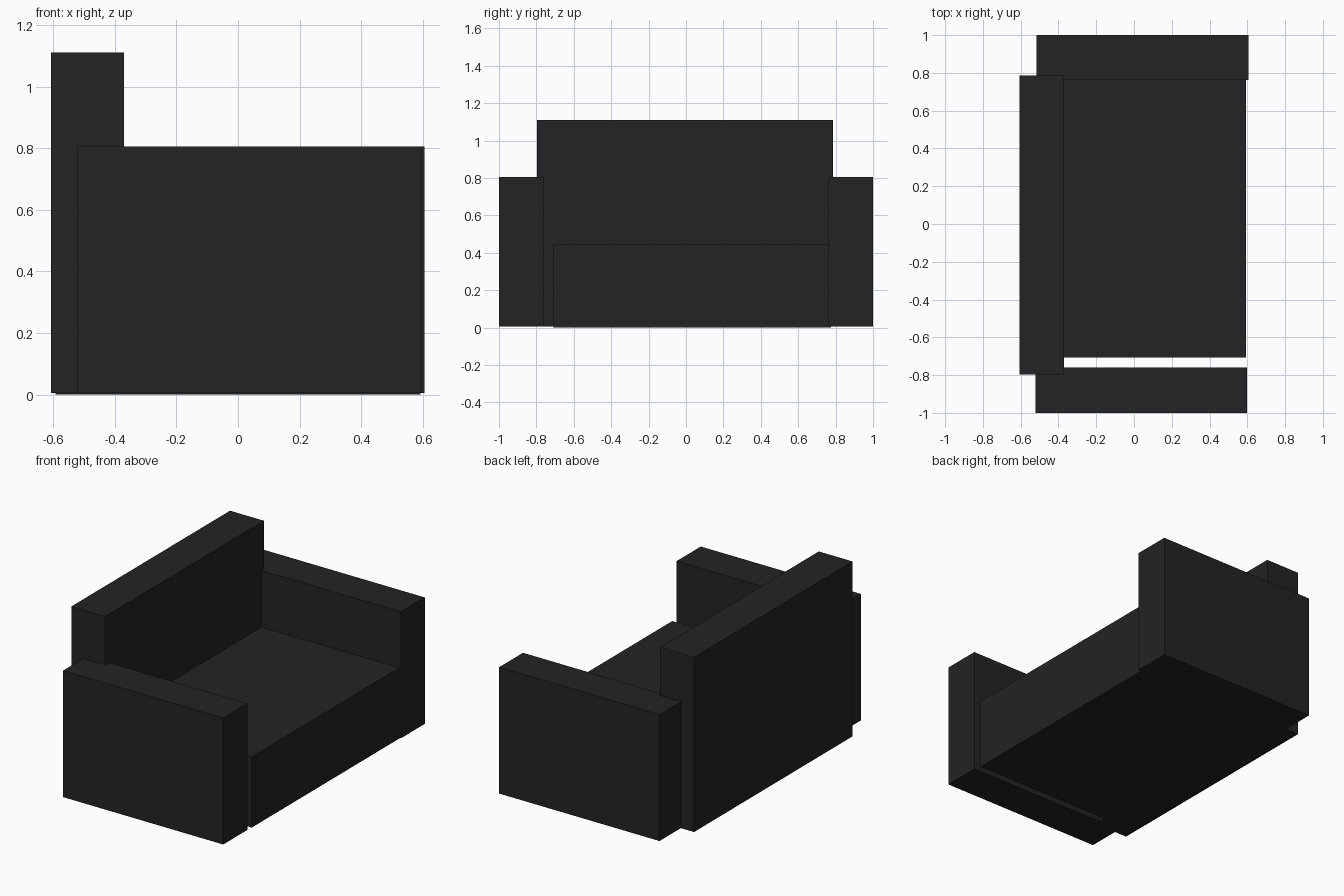
import bpy
import bmesh
from mathutils import Matrix, Vector

if "Cube" in bpy.data.objects:
    bpy.data.objects.remove(bpy.data.objects["Cube"])

# One dark upholstery colour
fabric = bpy.data.materials.new("charcoal fabric")
fabric.diffuse_color = (0.017, 0.017, 0.017, 1.0)
fabric.use_nodes = True
fabric.node_tree.nodes["Principled BSDF"].inputs["Base Color"].default_value = fabric.diffuse_color


def block(name, low, high):
    """Box between two opposite corners."""
    low, high = Vector(low), Vector(high)
    bm = bmesh.new()
    bmesh.ops.create_cube(
        bm, size=1.0,
        matrix=Matrix.Translation((low + high) / 2) @ Matrix.Diagonal((*(high - low), 1.0)))
    mesh = bpy.data.meshes.new(name)
    bm.to_mesh(mesh)
    bm.free()
    mesh.materials.append(fabric)
    obj = bpy.data.objects.new(name, mesh)
    bpy.context.collection.objects.link(obj)
    return obj


# Seat base, slightly lower than the other blocks
block("seat", (-0.593, -0.708, 0.0), (0.592, 0.775, 0.447))

# Tall backrest along the -x side
block("backrest", (-0.607, -0.797, 0.006), (-0.37, 0.787, 1.11))

# Armrests at both ends, slightly offset from each other
block("near_armrest", (-0.522, -1.0, 0.006), (0.597, -0.76, 0.805))
block("far_armrest", (-0.515, 0.763, 0.006), (0.605, 1.0, 0.805))
